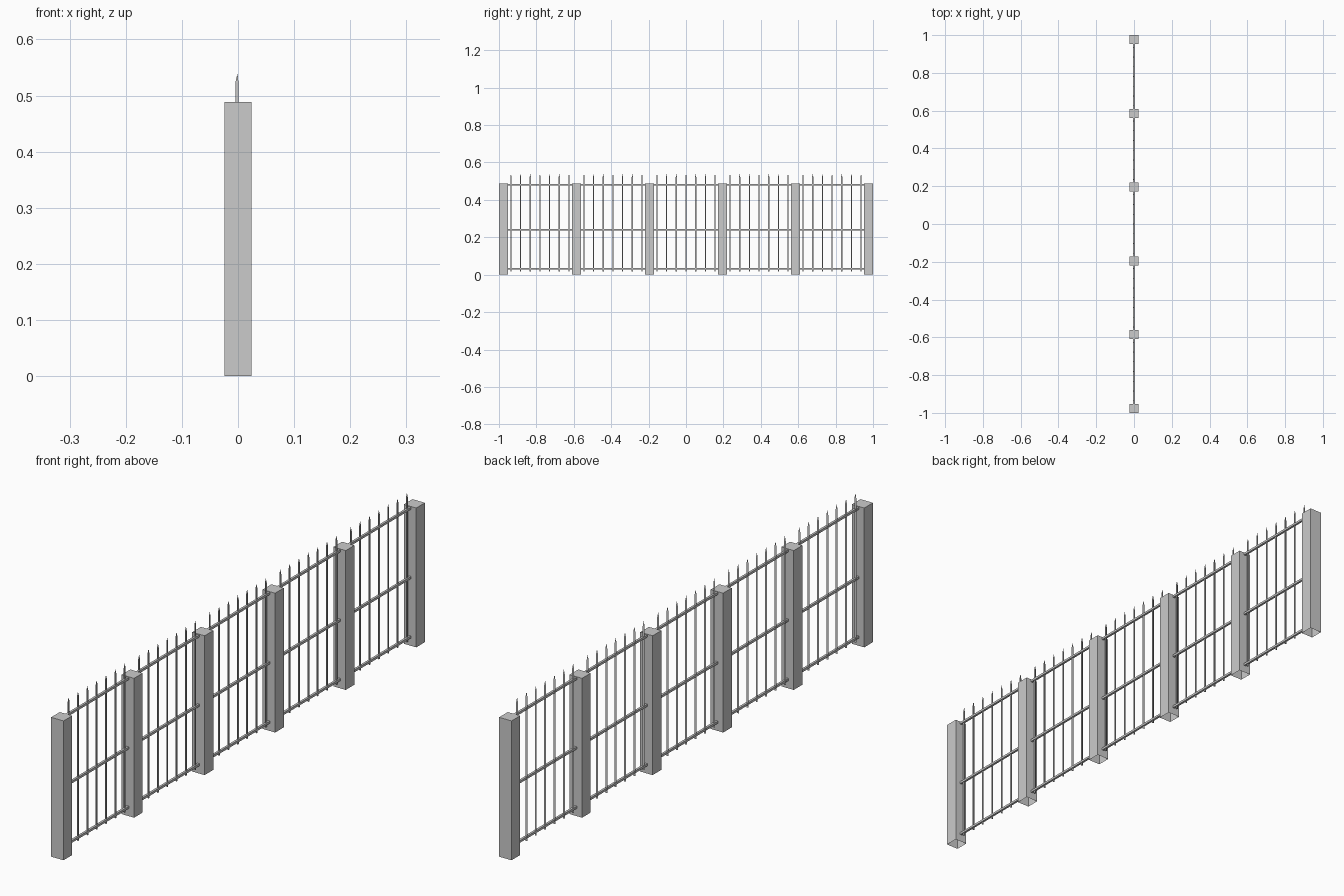
import bpy, bmesh, math

if "Cube" in bpy.data.objects:
    bpy.data.objects.remove(bpy.data.objects["Cube"])

POST_W, POST_H = 0.048, 0.488
BAY = (2 - POST_W) / 5


def make_object(name, bm):
    bmesh.ops.recalc_face_normals(bm, faces=bm.faces[:])
    mesh = bpy.data.meshes.new(name)
    bm.to_mesh(mesh)
    bm.free()
    ob = bpy.data.objects.new(name, mesh)
    bpy.context.collection.objects.link(ob)
    return ob


def box(name, size, loc, open_bottom=False):
    bm = bmesh.new()
    bmesh.ops.create_cube(bm, size=1)
    if open_bottom:
        low = [f for f in bm.faces if f.normal.z < -0.9]
        bmesh.ops.delete(bm, geom=low, context='FACES_ONLY')
    bmesh.ops.scale(bm, vec=size, verts=bm.verts)
    ob = make_object(name, bm)
    ob.location = loc
    return ob


def picket(name, y, r=0.0036, z0=0.018, z1=0.523, tip=0.54):
    # slim three-sided bar with a pointed top
    bm = bmesh.new()
    ang = [math.pi + i * math.tau / 3 for i in range(3)]
    low, high = ([bm.verts.new((r * math.cos(a), r * math.sin(a), z)) for a in ang]
                 for z in (z0, z1))
    top = bm.verts.new((0, 0, tip))
    bm.faces.new(low[::-1])
    for i in range(3):
        j = (i + 1) % 3
        bm.faces.new((low[i], low[j], high[j], high[i]))
        bm.faces.new((high[i], high[j], top))
    ob = make_object(name, bm)
    ob.location = (-0.001, y, 0)


# square posts, hollow underneath
for i in range(6):
    box("post", (POST_W, POST_W, POST_H), (0, (i - 2.5) * BAY, POST_H / 2), True)

for b in range(5):
    yc = (b - 2) * BAY
    # three horizontal rails per bay
    for z in (0.031, 0.239, 0.482):
        box("rail", (0.008, BAY - POST_W + 0.004, 0.008), (0, yc, z))
    # seven pickets per bay
    for k in range(-3, 4):
        picket("picket", yc + k * 0.0517)
